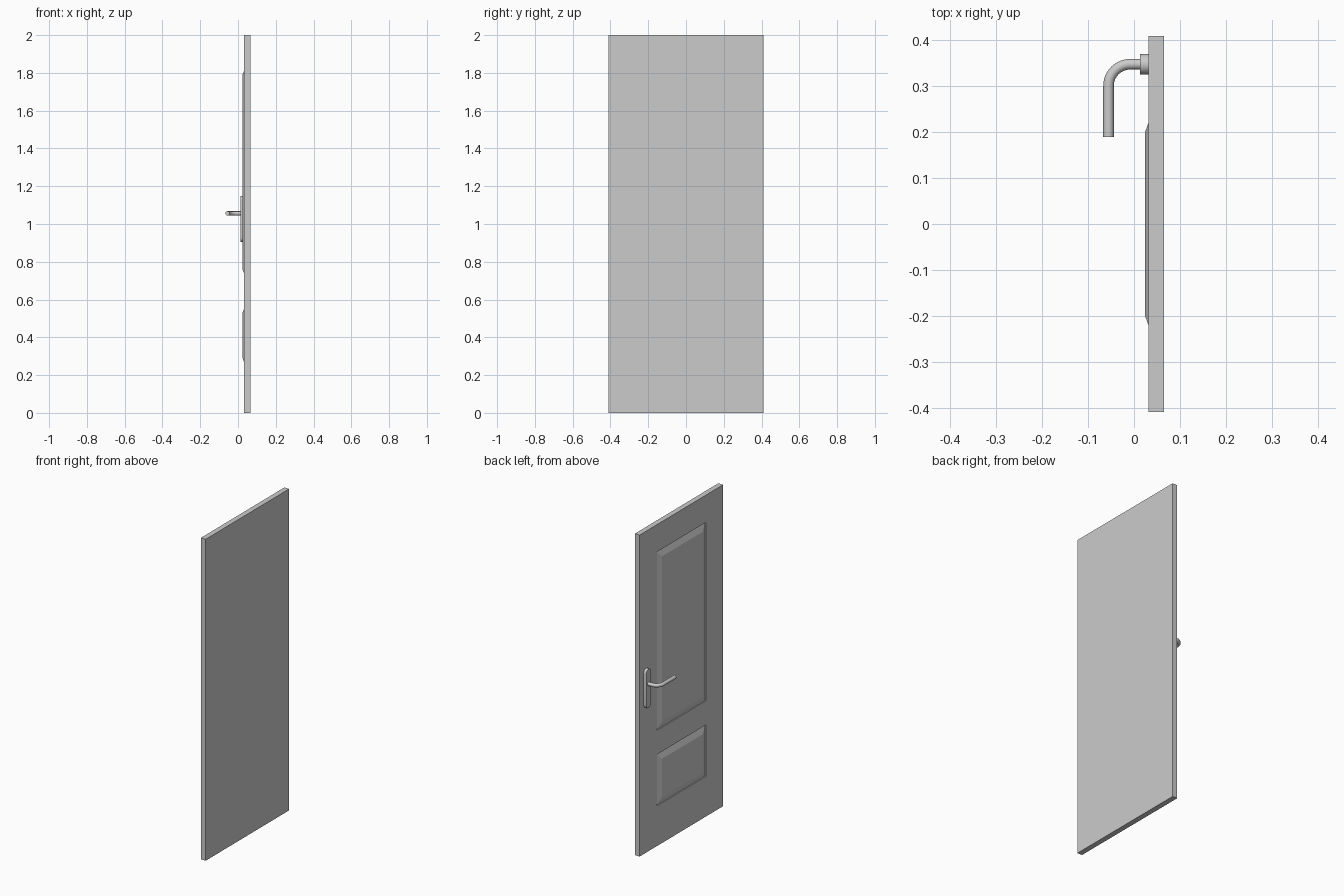
import bpy, bmesh
from math import pi, sin, cos, radians

if "Cube" in bpy.data.objects:
    bpy.data.objects.remove(bpy.data.objects["Cube"])

FRONT, BACK = 0.032, 0.065      # slab faces along x (decorated side faces -x)
GROOVE, RAISED = 0.0385, 0.024  # panel groove bottom and raised field


def finish(name, bm):
    bmesh.ops.recalc_face_normals(bm, faces=bm.faces)
    me = bpy.data.meshes.new(name)
    bm.to_mesh(me)
    bm.free()
    ob = bpy.data.objects.new(name, me)
    bpy.context.collection.objects.link(ob)
    return ob


def smooth(ob):
    bpy.ops.object.select_all(action='DESELECT')
    ob.select_set(True)
    bpy.context.view_layer.objects.active = ob
    bpy.ops.object.shade_smooth_by_angle(angle=radians(35))


def rect(bm, x, y0, y1, z0, z1):
    return [bm.verts.new((x, y, z)) for y, z in ((y0, z0), (y1, z0), (y1, z1), (y0, z1))]


def bridge(bm, a, b):
    for i in range(len(a)):
        j = (i + 1) % len(a)
        bm.faces.new((a[i], a[j], b[j], b[i]))


# Door leaf: front grid with two raised-and-fielded panels
bm = bmesh.new()
ys = [-0.41, -0.24, 0.24, 0.41]
zs = [0, 0.25, 0.57, 0.72, 1.83, 2]
for i in range(3):
    for k in range(5):
        cell = (ys[i], ys[i + 1], zs[k], zs[k + 1])
        outer = rect(bm, FRONT, *cell)
        if i == 1 and k in (1, 3):
            y0, y1, z0, z1 = cell
            m = 0.04
            groove = rect(bm, GROOVE, *cell)
            field = rect(bm, RAISED, y0 + m, y1 - m, z0 + m, z1 - m)
            bridge(bm, outer, groove)
            bridge(bm, groove, field)
            bm.faces.new(field)
        else:
            bm.faces.new(outer)
bmesh.ops.remove_doubles(bm, verts=bm.verts, dist=1e-5)

# Door edges and plain back
rim = [e for e in bm.edges if e.is_boundary]
new = bmesh.ops.extrude_edge_only(bm, edges=rim)['geom']
for v in new:
    if isinstance(v, bmesh.types.BMVert):
        v.co.x = BACK
bmesh.ops.holes_fill(bm, edges=[e for e in bm.edges if e.is_boundary], sides=0)
finish("door_leaf", bm)

# Handle backplate: rounded-end plate
HY, HZ = 0.348, 1.056
bm = bmesh.new()
r, low, high, n = 0.0225, 0.905, 1.148, 12
outline = []
for cz, start in ((high - r, 0), (low + r, pi)):
    for s in range(n + 1):
        a = start + pi * s / n
        outline.append((HY + r * cos(a), cz + r * sin(a)))
near = [bm.verts.new((0.0135, y, z)) for y, z in outline]
far = [bm.verts.new((FRONT, y, z)) for y, z in outline]
bridge(bm, near, far)
bm.faces.new(near)
bm.faces.new(far)
smooth(finish("handle_plate", bm))

# Lever: round bar swept along a right-angle bend
bm = bmesh.new()
R, LX, TUBE, SIDES = 0.047, -0.0555, 0.0115, 24
path = [(0.016, HY, pi / 2)]
for s in range(13):
    a = pi / 2 + (pi / 2) * s / 12
    path.append((LX + R + R * cos(a), HY - R + R * sin(a), a))
path.append((LX, 0.19, pi))
rings = []
for x, y, a in path:
    ring = []
    for s in range(SIDES):
        t = 2 * pi * s / SIDES
        d = TUBE * cos(t)
        ring.append(bm.verts.new((x + d * cos(a), y + d * sin(a), HZ + TUBE * sin(t))))
    rings.append(ring)
for a, b in zip(rings, rings[1:]):
    bridge(bm, a, b)
bm.faces.new(rings[0])
bm.faces.new(rings[-1])
smooth(finish("handle_lever", bm))
